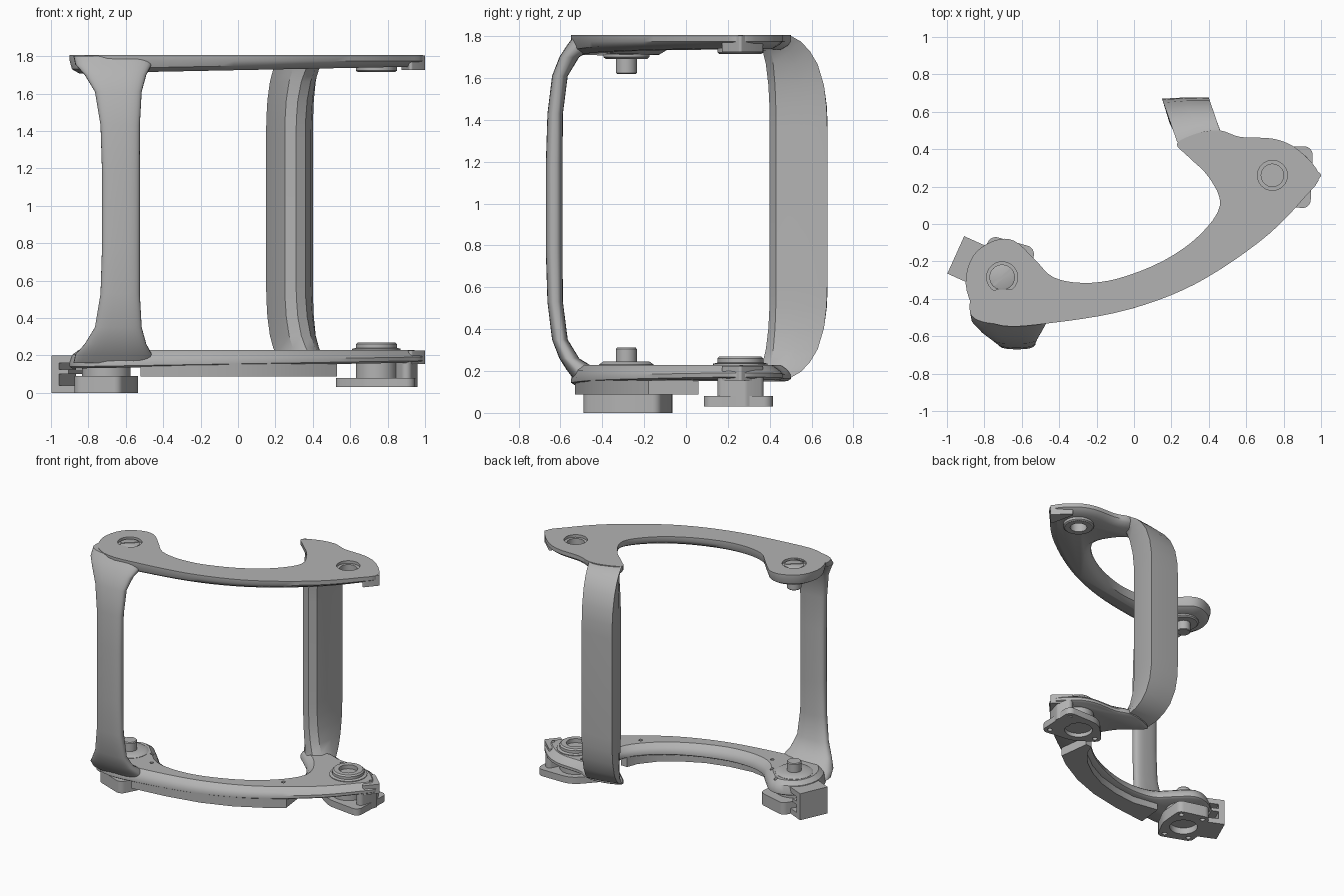
import bpy, bmesh
from math import sin, cos, pi, radians, copysign
from mathutils import Vector

cube = bpy.data.objects.get("Cube")
if cube:
    bpy.data.objects.remove(cube)

grey = bpy.data.materials.new("satin_grey")
grey.use_nodes = True
colour = (0.45, 0.45, 0.45, 1)
grey.diffuse_color = colour
grey.node_tree.nodes["Principled BSDF"].inputs["Base Color"].default_value = colour
parts = []


def finish(name, bm):
    bmesh.ops.recalc_face_normals(bm, faces=bm.faces)
    mesh = bpy.data.meshes.new(name)
    bm.to_mesh(mesh)
    bm.free()
    mesh.materials.append(grey)
    obj = bpy.data.objects.new(name, mesh)
    bpy.context.collection.objects.link(obj)
    parts.append(obj)
    return obj


def loft(name, rings):
    """Skin a stack of closed rings and cap both ends."""
    bm = bmesh.new()
    rows = [[bm.verts.new(p) for p in ring] for ring in rings]
    count = len(rows[0])
    for low, high in zip(rows, rows[1:]):
        for i in range(count):
            j = (i + 1) % count
            bm.faces.new((low[i], low[j], high[j], high[i]))
    bm.faces.new(rows[0])
    bm.faces.new(rows[-1])
    return finish(name, bm)


def circle(x, y, r, z, n=40):
    return [(x + r * cos(2 * pi * i / n), y + r * sin(2 * pi * i / n), z) for i in range(n)]


def turned(name, centre, profile):
    """Round part from a (radius, height) profile."""
    return loft(name, [circle(*centre, r, z) for r, z in profile])


def prism(name, points, low, high):
    return loft(name, [[(x, y, z) for x, y in points] for z in (low, high)])


def hull(name, discs, low, high):
    """Convex lobed block around several discs."""
    bm = bmesh.new()
    for x, y, r in discs:
        for z in (low, high):
            for p in circle(x, y, r, z, 24):
                bm.verts.new(p)
    result = bmesh.ops.convex_hull(bm, input=bm.verts)
    bmesh.ops.delete(bm, geom=[v for v in bm.verts if not v.link_faces], context="VERTS")
    bmesh.ops.dissolve_limit(bm, angle_limit=radians(1), verts=bm.verts, edges=bm.edges)
    return finish(name, bm)


def cut(target, centre, r, low, high):
    """Bore a round hole and throw the cutter away."""
    tool = turned("hole_cutter", centre, [(r, low), (r, high)])
    tool.hide_render = True
    mod = target.modifiers.new("hole", "BOOLEAN")
    mod.operation, mod.solver, mod.object = "DIFFERENCE", "EXACT", tool
    bpy.context.view_layer.objects.active = target
    bpy.ops.object.modifier_apply(modifier=mod.name)
    parts.remove(tool)
    bpy.data.objects.remove(tool)


def spline(points, steps=4):
    """Closed smooth curve through the points."""
    pts = [Vector(p) for p in points]
    n, out = len(pts), []
    for i in range(n):
        a, b, c, d = (pts[(i + k) % n] for k in (-1, 0, 1, 2))
        for s in range(steps):
            t = s / steps
            out.append(0.5 * (2 * b + (c - a) * t + (2 * a - 5 * b + 4 * c - d) * t * t
                              + (3 * b - a - 3 * c + d) * t ** 3))
    return out


def inset(points, amount):
    """Move a clockwise outline towards its inside."""
    n, out = len(points), []
    for i, p in enumerate(points):
        along = (points[(i + 1) % n] - points[i - 1]).normalized()
        out.append(p + Vector((along.y, -along.x)) * amount)
    return out


# Crescent outline shared by the upper and lower plates
outline = spline([(-.9, -.32), (-.86, -.17), (-.75, -.09), (-.64, -.09), (-.53, -.19),
                  (-.43, -.285), (-.27, -.315), (-.08, -.29), (.16, -.195), (.35, -.06),
                  (.46, .1), (.4, .25), (.29, .36), (.23, .43), (.34, .485), (.46, .5),
                  (.57, .465), (.75, .455), (.88, .395), (.99, .26), (.91, .14), (.72, -.055),
                  (.45, -.25), (.2, -.38), (-.1, -.475), (-.45, -.53), (-.7, -.545), (-.84, -.47)])


def plate(name, profile, slope):
    return loft(name, [[(p.x, p.y, z + slope * p.x * k) for p in inset(outline, amount)]
                       for amount, z, k in profile])


top_plate = plate("top_plate", [(0, 1.805, 0), (0, 1.775, 0), (.012, 1.748, 1), (.05, 1.725, 1)], .02)
base_plate = plate("base_plate", [(.015, .145, 1), (0, .155, 1), (0, .175, 1),
                                  (.015, .205, 0), (.05, .23, 0)], .017)

# Pointed tips of both plates
tip = [(.885, .355, .012), (.988, .26, .012), (.925, .185, .012)]
hull("top_tip", tip, 1.725, 1.803)
hull("base_tip", tip, .155, .225)

# Front post: rounded strap flaring into the plates
half = [(.822, -.88, -.45, -.535, -.35), (.775, -.87, -.46, -.57, -.42),
        (.72, -.82, -.49, -.605, -.51), (.63, -.765, -.515, -.64, -.565),
        (.45, -.735, -.525, -.662, -.588), (.2, -.727, -.525, -.67, -.59)]
rings = []
for h, x0, x1, y0, y1 in half + [(-r[0], *r[1:]) for r in reversed(half)]:
    ring = []
    for i in range(32):
        c, s = cos(pi * i / 16), sin(pi * i / 16)
        ring.append(((x0 + x1) / 2 + (x1 - x0) / 2 * copysign(abs(c) ** .7, c),
                     (y0 + y1) / 2 + (y1 - y0) / 2 * copysign(abs(s) ** .7, s), .98 + h))
    rings.append(ring)
loft("front_post", rings)

# Back post: flat-faced blade bowed outwards between the plates
blade_mid = [(.15, .67), (.28, .677), (.4, .675), (.39, .55), (.36, .43), (.31, .4), (.25, .42), (.19, .54)]
blade_end = [(.23, .44), (.34, .48), (.46, .5), (.48, .45), (.47, .38), (.42, .33), (.34, .35), (.27, .39)]
bow = [(.817, 0), (.79, .27), (.745, .52), (.68, .74), (.58, .91), (.48, .98), (.38, 1)]
rings = []
for h, t in bow + [(-h, t) for h, t in reversed(bow)]:
    rings.append([(*Vector(a).lerp(Vector(b), t), .985 + h) for a, b in zip(blade_end, blade_mid)])
loft("back_post", rings)

# Curved rail under the lower plate
prism("under_rail", [(-.52, -.53), (-.25, -.5), (0, -.45), (.22, -.37), (.42, -.26), (.53, -.18),
                     (.5, .06), (.45, .06), (.42, -.02), (.33, -.13), (.2, -.225), (.05, -.3),
                     (-.12, -.345), (-.3, -.365), (-.5, -.33)], .087, .16)

pin_hub, ring_hub = (-.705, -.285), (.74, .26)

# Stepped bores on top, with a screw in the pin side
cut(top_plate, pin_hub, .083, 1.785, 1.9)
cut(top_plate, ring_hub, .08, 1.785, 1.9)
cut(top_plate, ring_hub, .06, 1.6, 1.9)
screw = turned("top_screw", pin_hub, [(.068, 1.77), (.068, 1.797), (.06, 1.801)])
bpy.ops.object.select_all(action="DESELECT")
slot_dir = Vector((.045, .04))
side = Vector((-.04, .045)) * .12
mid = Vector(pin_hub)
prism("screw_slot_ridge", [mid - slot_dir - side, mid + slot_dir - side,
                           mid + slot_dir + side, mid - slot_dir + side], 1.79, 1.805)

# Pins and bushings facing each other inside the frame
turned("top_pin", pin_hub, [(.11, 1.73), (.11, 1.7), (.1, 1.692), (.05, 1.692), (.05, 1.625), (.045, 1.62)])
turned("base_pin", pin_hub, [(.13, .2), (.13, .232), (.11, .245), (.05, .245), (.05, .305), (.045, .312)])
ring_top = turned("top_bushing", ring_hub, [(.11, 1.76), (.11, 1.722), (.1, 1.715)])
ring_base = turned("base_bushing", ring_hub, [(.13, .2), (.13, .235), (.11, .24), (.11, .26), (.1, .27)])
cut(ring_top, ring_hub, .06, 1.6, 1.9)
cut(ring_base, ring_hub, .065, .24, .4)

# Small screw holes in the lower plate
for spot in [(.93, .26), (.6, .38), (.45, -.1), (-.47, -.36), (-.55, -.24), (-.66, -.13)]:
    cut(base_plate, spot, .013, .2, .3)

# Left connector foot with bored underside
left_lobes = [(.57, .24), (.91, .37), (.9, .13)]
left_foot = hull("left_foot", [(*ring_hub, .155)] + [(*p, .045) for p in left_lobes], .03, .08)
turned("left_neck", ring_hub, [(.11, .06), (.11, .18)])
hull("left_block", [(.9, .34, .03), (.93, .28, .03), (.9, .18, .03), (.86, .26, .03)], .03, .17)
cut(left_foot, ring_hub, .1, 0, .06)

# Right connector foot with bored underside
right_lobes = [(-.58, -.16), (-.66, -.445), (-.83, -.38), (-.74, -.115)]
right_foot = hull("right_foot", [(*pin_hub, .16)] + [(*p, .045) for p in right_lobes], 0, .09)
turned("right_neck", pin_hub, [(.13, .08), (.13, .18)])
cut(right_foot, pin_hub, .1, -.1, .05)
for foot, lobes, floor in ((left_foot, left_lobes, .03), (right_foot, right_lobes, 0)):
    for spot in lobes:
        cut(foot, spot, .018, floor - .05, floor + .02)

# Open channel bracket on the outer end of the right foot
corner, along = Vector((-.998, -.265)), Vector((.09, .2))
inward = Vector((.2, -.09)).normalized()
for name, depth, low, high in (("bracket_wall", .045, 0, .2), ("bracket_floor", .15, 0, .04),
                               ("bracket_roof", .15, .16, .2), ("bracket_shelf", .1, .1, .125)):
    prism(name, [corner, corner + along, corner + along + inward * depth,
                 corner + inward * depth], low, high)

# Smooth shading with crisp edges
for obj in parts:
    obj.select_set(True)
bpy.context.view_layer.objects.active = parts[0]
bpy.ops.object.shade_smooth_by_angle(angle=radians(35))
